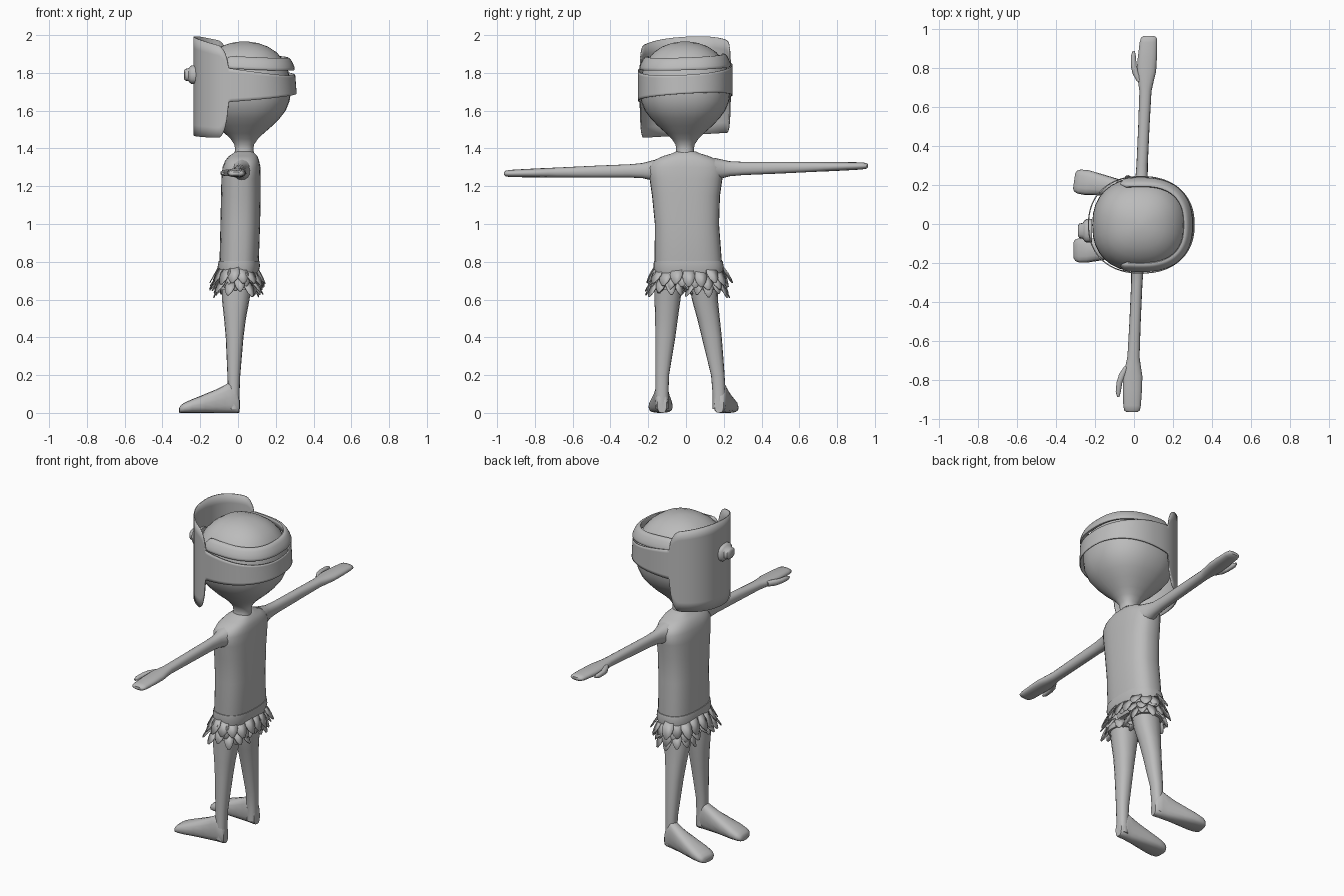
import bpy, math, random
from mathutils import Vector as V

if "Cube" in bpy.data.objects:
    bpy.data.objects.remove(bpy.data.objects["Cube"])

random.seed(4)
grey = bpy.data.materials.new("plain grey")
grey.diffuse_color = (0.5, 0.5, 0.5, 1)
grey.use_nodes = True
grey.node_tree.nodes["Principled BSDF"].inputs["Base Color"].default_value = grey.diffuse_color


def make(name, verts, faces, thickness=0, angle=45):
    me = bpy.data.meshes.new(name)
    me.from_pydata([tuple(v) for v in verts], [], faces)
    me.materials.append(grey)
    for p in me.polygons:
        p.use_smooth = True
    me.set_sharp_from_angle(angle=math.radians(angle))
    ob = bpy.data.objects.new(name, me)
    bpy.context.collection.objects.link(ob)
    if thickness:
        m = ob.modifiers.new("thickness", 'SOLIDIFY')
        m.thickness = thickness
        m.offset = 0
    return ob


def squircle(a, e):
    """Point on a unit superellipse."""
    c, s = math.cos(a), math.sin(a)
    return (math.copysign(abs(c) ** (2 / e), c), math.copysign(abs(s) ** (2 / e), s))


def loft(name, rings, n=24, e=2.3):
    """Skin rings given as (centre, half axis u, half axis v)."""
    verts, faces = [], []
    for c, u, v in rings:
        for i in range(n):
            p, q = squircle(2 * math.pi * i / n, e)
            verts.append(V(c) + V(u) * p + V(v) * q)
    for r in range(len(rings) - 1):
        for i in range(n):
            j = (i + 1) % n
            faces.append((r * n + i, r * n + j, (r + 1) * n + j, (r + 1) * n + i))
    faces.append(tuple(reversed(range(n))))
    faces.append(tuple(range((len(rings) - 1) * n, len(rings) * n)))
    return make(name, verts, faces)


def upright(name, rows, **kw):
    """Loft along z from rows of (z, centre x, radius x, centre y, radius y)."""
    return loft(name, [((cx, cy, z), (rx, 0, 0), (0, ry, 0)) for z, cx, rx, cy, ry in rows], **kw)


# head and neck
head = [(1.36, .055), (1.39, .047), (1.42, .05), (1.45, .07), (1.48, .1), (1.52, .145), (1.56, .183),
        (1.6, .213), (1.65, .233), (1.7, .24), (1.76, .238), (1.82, .224), (1.87, .2), (1.91, .165),
        (1.94, .12), (1.958, .07), (1.966, .02)]
upright("head", [(z, .033, r * 1.03, -.005, r) for z, r in head], n=32)

# torso
upright("torso", [(.69, 0, .08, .015, .15), (.74, .002, .098, .014, .172), (.8, .006, .104, .012, .178),
                  (1.0, .012, .105, .005, .17), (1.15, .015, .105, 0, .18), (1.24, .016, .104, 0, .193),
                  (1.3, .018, .1, 0, .2), (1.335, .022, .09, 0, .175), (1.36, .027, .075, 0, .12),
                  (1.375, .032, .055, 0, .07), (1.385, .033, .045, 0, .05)], n=32, e=2.6)

# waistband
upright("waistband", [(.74, .002, .106, .014, .18), (.775, .004, .112, .014, .186),
                      (.805, .006, .108, .012, .182)], n=32, e=2.6)


def arm_point(y, dx=0):
    return V((.028 + .045 * y + dx, y, 1.2875 + .0215 * y))


for s, side in ((1, "left"), (-1, "right")):
    # arm and mitten hand: (distance, half width, half thickness, x offset)
    arm = [(.15, .06, .06, 0), (.19, .042, .05, 0), (.23, .032, .04, 0), (.3, .029, .035, 0),
           (.5, .029, .031, 0), (.68, .031, .026, 0), (.73, .04, .025, 0), (.78, .05, .024, 0),
           (.85, .049, .022, .002), (.93, .045, .019, .004), (.955, .04, .015, .005), (.963, .028, .008, .005)]
    loft(side + "_arm", [(arm_point(s * d, dx), (w, 0, 0), (0, 0, t)) for d, w, t, dx in arm], n=16)
    thumb = [(.73, .016, -.03), (.77, .018, -.052), (.81, .015, -.066), (.86, .013, -.07), (.885, .006, -.069)]
    loft(side + "_thumb", [(arm_point(s * d, dx), (r, 0, 0), (0, 0, r)) for d, r, dx in thumb], n=12)

    # leg
    leg = [(.74, 0, .085, .09, .075, 0), (.6, -.012, .073, .099, .069, .001), (.5, -.016, .058, .111, .06, .008),
           (.4, -.018, .047, .123, .053, .0135), (.2, -.022, .034, .147, .036, .0215),
           (.1, -.022, .03, .151, .034, .024), (.02, -.022, .028, .151, .034, .024)]
    upright(side + "_leg", [(z, cx, rx, s * a + b, ry) for z, cx, rx, a, ry, b in leg], n=16)

    # foot, pointing forward to -x and slightly outward
    heel = V((.006, s * .151 + .024, 0))
    toe = V((-.31, .222 if s > 0 else -.136, 0))
    d = (toe - heel).normalized()
    w = V((-d.y, d.x, 0))
    foot = [(0, .024, .09), (.012, .033, .12), (.045, .036, .165), (.075, .04, .148), (.12, .046, .125),
            (.18, .055, .1), (.25, .064, .072), (.29, .062, .054), (.308, .054, .042), (.316, .04, .03)]
    loft(side + "_foot", [(heel + d * t + V((0, 0, h / 2)), w * hw, (0, 0, h / 2)) for t, hw, h in foot],
         n=16, e=2.7)


# skirt leaves: rows of pointed petals around an ellipse
def petals(name, count, cx, cy, rx, ry, z, length, width, phase=0):
    verts, faces = [], []
    outline = [(-.7, 0), (-1, .4), (-.75, .72), (-.2, 1), (.2, 1), (.75, .72), (1, .4), (.7, 0)]
    for i in range(count):
        a = 2 * math.pi * (i + phase) / count
        base = V((cx + rx * math.cos(a), cy + ry * math.sin(a), z + random.uniform(-.012, .012)))
        out = V((math.cos(a) / rx, math.sin(a) / ry, 0)).normalized()
        side = V((-out.y, out.x, 0))
        flare = random.uniform(.35, .75)
        down = (out * flare - V((0, 0, 1))).normalized() * length * random.uniform(.88, 1.1)
        k = len(verts)
        verts += [base + side * (p * width) + down * q for p, q in outline]
        faces.append(tuple(range(k, k + len(outline))))
    make(name, verts, faces, thickness=.005)


petals("upper_skirt_leaves", 18, 0, .014, .105, .178, .765, .1, .034)
petals("middle_skirt_leaves", 17, 0, .014, .098, .17, .735, .095, .034, .5)
for s, side in ((1, "left"), (-1, "right")):
    petals(side + "_lower_leaves", 12, -.004, s * .1 + .006, .084, .078, .705, .095, .028, .25)
    upright(side + "_short_leg", [(.65, -.006, .086, s * .1 + .004, .08), (.7, -.002, .092, s * .097 + .008, .083),
                                  (.76, 0, .085, s * .09 + .01, .075)], n=20)

# face mask and head band: one shell, tall at the front, narrow at the back
verts, faces, N, R = [], [], 160, 10
for i in range(N):
    a = 2 * math.pi * i / N
    p, q = squircle(a, 2.25)
    x, y = .035 + .268 * p, -.004 + .247 * q
    u = min(1, max(0, (-.052 - x) / .055))
    f = math.sqrt(1 - (1 - u) ** 2)
    k = (x + .05) / .35
    top = (1 - f) * (1.84 - .05 * k) + f * (1.992 - .25 * (x + .235))
    low = (1 - f) * (1.66 + .03 * k) + f * 1.47
    for r in range(R):
        z = low + (top - low) * r / (R - 1)
        g = 1 + .3 * max(0, p) * (1.75 - z)
        verts.append((.035 + .268 * p * g, y, z + .06 * y))
for i in range(N):
    j = (i + 1) % N
    for r in range(R - 1):
        faces.append((i * R + r, j * R + r, j * R + r + 1, i * R + r + 1))
make("face_mask_and_band", verts, faces, thickness=.006)

# padded strap around the back of the head
rings, steps = [], 40
for i in range(steps + 1):
    t = i / steps * 2 - 1
    p, q = squircle(math.radians(110) * t, 2.5)
    out = V((p, q, 0)).normalized()
    k = max(.15, math.sqrt(max(0, 1 - max(0, (abs(t) - .92) / .08) ** 2)))
    c = V((.033 + .243 * p, -.004 + .218 * q, 1.86 - .012 * p + .03 * q * .25))
    rings.append((c, out * .016 * k, (V((0, 0, .034)) - out * .016) * k))
loft("padded_strap", rings, n=14, e=2.6)

# knob on the mask front: (x, radius)
knob = [(-.215, .05), (-.245, .05), (-.255, .043), (-.262, .034), (-.28, .031), (-.287, .022)]
loft("mask_knob", [((x, -.035, 1.79), (0, r * 1.2, 0), (0, 0, r)) for x, r in knob], n=16, e=2.6)
